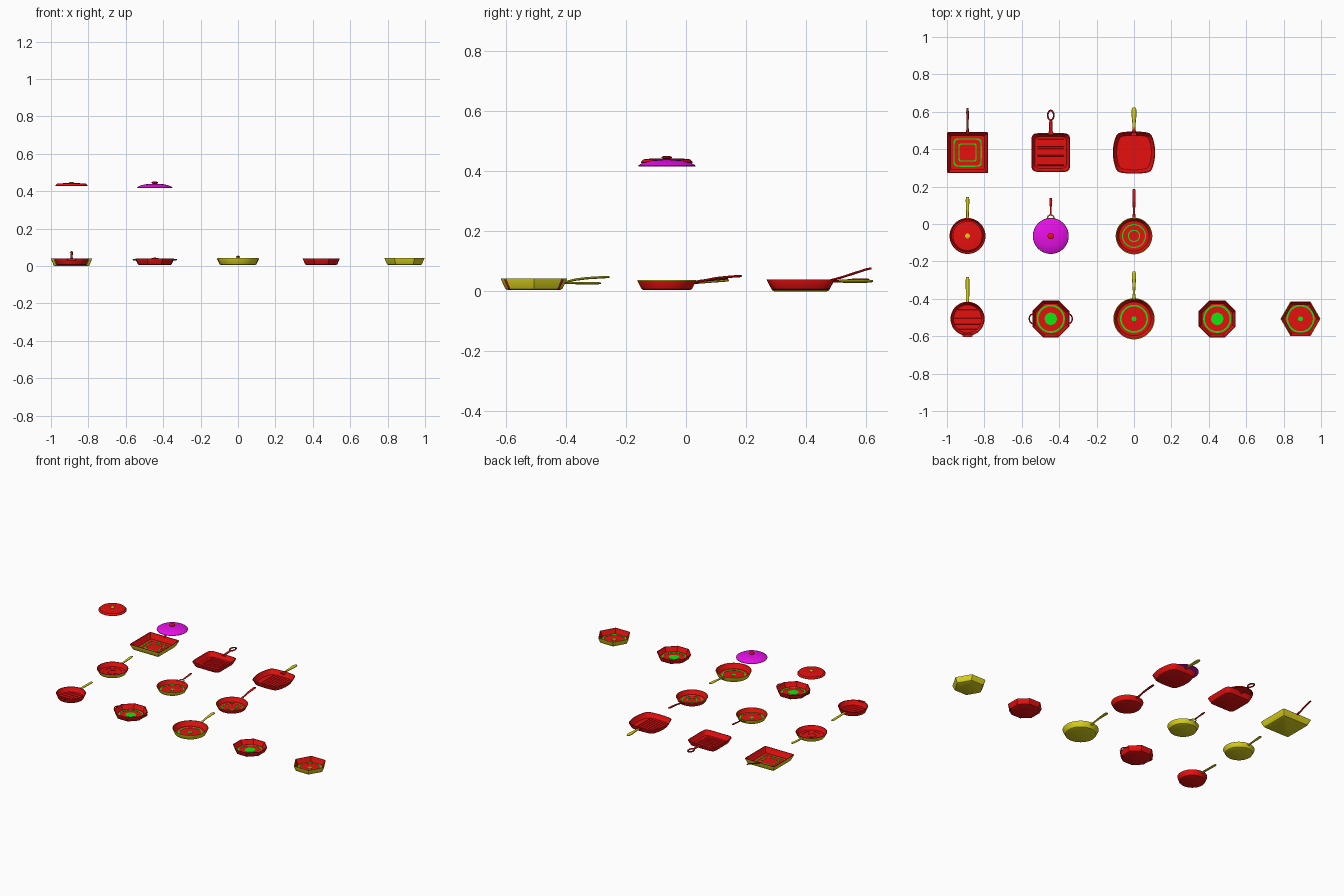
import bpy, bmesh, math
from math import cos, sin, pi

if "Cube" in bpy.data.objects:
    bpy.data.objects.remove(bpy.data.objects["Cube"])

N = 96
ANGLES = [2 * pi * i / N for i in range(N)]


def material(name, rgb):
    m = bpy.data.materials.new(name)
    m.use_nodes = True
    m.diffuse_color = (*rgb, 1)
    m.node_tree.nodes["Principled BSDF"].inputs["Base Color"].default_value = (*rgb, 1)
    return m


MATS = [material("red", (0.8, 0.005, 0.005)), material("yellow", (0.7, 0.65, 0.01)),
        material("green", (0.005, 0.8, 0.005)), material("magenta", (0.8, 0.005, 0.8))]
RED, YELLOW, GREEN, MAGENTA = range(4)


# Skin a stack of point rings, capping both ends
def skin(name, rings, mats):
    bm = bmesh.new()
    loops = [[bm.verts.new(p) for p in ring] for ring in rings]
    n = len(loops[0])
    bm.faces.new(loops[0][::-1]).material_index = mats[0]
    for a, b, m in zip(loops, loops[1:], mats[1:]):
        for i in range(n):
            j = (i + 1) % n
            bm.faces.new((a[i], a[j], b[j], b[i])).material_index = m
    bm.faces.new(loops[-1]).material_index = mats[-1]
    bmesh.ops.recalc_face_normals(bm, faces=bm.faces)
    me = bpy.data.meshes.new(name)
    bm.to_mesh(me)
    bm.free()
    for m in MATS:
        me.materials.append(m)
    me.polygons.foreach_set("use_smooth", [True] * len(me.polygons))
    me.set_sharp_from_angle(angle=math.radians(32))
    ob = bpy.data.objects.new(name, me)
    bpy.context.collection.objects.link(ob)
    return ob


# Outlines of unit size
def polygon(n, phase=0.0):
    step = 2 * pi / n
    out = []
    for a in ANGLES:
        r = cos(pi / n) / cos((a - phase + 1e-6) % step - pi / n)
        out.append((r * cos(a), r * sin(a)))
    return out


def squircle(p):
    out = []
    for a in ANGLES:
        r = (abs(cos(a)) ** p + abs(sin(a)) ** p) ** (-1 / p)
        out.append((r * cos(a), r * sin(a)))
    return out


CIRCLE = [(cos(a), sin(a)) for a in ANGLES]
HEXAGON = polygon(6)
OCTAGON = polygon(8, pi / 8)
SQUARE = squircle(40)
ROUNDED = squircle(8)
BARREL = [(x * (1 - .2 * y * y), y * (1 - .08 * x * x)) for x, y in squircle(14)]


def lathe(name, c, profile):
    rings = [[(c[0] + s * x, c[1] + s * y, z) for x, y in shape] for s, z, m, shape in profile]
    return skin(name, rings, [p[2] for p in profile])


# Pan body: outer shell, rim, inner wall and floor with raised marks
def pan(name, c, shape, r, outer, rim=None, marks=(), mark_shape=CIRCLE, mark_col=GREEN,
        z0=.005, z1=.04):
    rim = outer if rim is None else rim
    zf = z0 + .006
    prof = [(.80 * r, z0, outer, shape), (.86 * r, z0 + .003, outer, shape),
            (.89 * r, z0 + .009, outer, shape), (r, z1 - .002, outer, shape),
            (r, z1, rim, shape), (r - .004, z1, rim, shape),
            (.86 * r, zf + .005, RED, shape), (.82 * r, zf, RED, shape)]
    for big, small in marks:
        prof += [(big, zf, RED, mark_shape), (big, zf + .0015, mark_col, mark_shape)]
        if small:
            prof += [(small, zf + .0015, mark_col, mark_shape), (small, zf, mark_col, mark_shape)]
    if not marks or marks[-1][1]:
        prof.append((.005, zf, RED, mark_shape))
    return lathe(name, c, prof)


# Flattened handle running backwards through (y, z, half width, half thickness)
def handle(name, x, rows, mat):
    rings = [[(x + w * cos(a), y, z + t * sin(a)) for a in ANGLES[::8]] for y, z, w, t in rows]
    return skin(name, rings, [mat] * len(rows))


# Bent wire loop or strut
def wire(name, pts, radius, mat, closed=False):
    cu = bpy.data.curves.new(name, "CURVE")
    cu.dimensions = "3D"
    cu.bevel_depth = radius
    cu.bevel_resolution = 2
    cu.use_fill_caps = True
    sp = cu.splines.new("POLY")
    sp.points.add(len(pts) - 1)
    for p, co in zip(sp.points, pts):
        p.co = (*co, 1)
    sp.use_cyclic_u = closed
    cu.materials.append(MATS[mat])
    ob = bpy.data.objects.new(name, cu)
    bpy.context.collection.objects.link(ob)
    bpy.ops.object.select_all(action="DESELECT")
    ob.select_set(True)
    bpy.context.view_layer.objects.active = ob
    bpy.ops.object.convert(target="MESH")


# Parallel grill bars fitted to the floor
def grill(name, c, reach, count, span, along_x=True, round_floor=False, z=.0125):
    for i in range(count):
        o = span * (2 * i / (count - 1) - 1)
        half = math.sqrt(reach ** 2 - o ** 2) if round_floor else reach
        ends = []
        for e in (-half, half):
            sect = [(-.004, -.002), (.004, -.002), (.0025, .0015), (-.0025, .0015)]
            ends.append([(c[0] + e, c[1] + o + u, z + v) if along_x else
                         (c[0] + o + u, c[1] + e, z + v) for u, v in sect])
        skin(f"{name}_{i + 1}", ends, [RED, RED])


LEFT, MID = -.89, -.445
FRONT, CENTRE, BACK = -.507, -.064, .382

# Front row: grill pan with helper spout
pan("round_grill_pan", (LEFT, FRONT), CIRCLE, .091, RED)
grill("round_grill_bar", (LEFT, FRONT), .074, 5, .052, round_floor=True)
handle("round_grill_handle", LEFT, [(-.42, .03, .006, .004), (-.405, .028, .009, .004),
       (-.30, .027, .010, .004), (-.284, .027, .008, .003)], YELLOW)
skin("round_grill_spout", [[(LEFT + s * w, y, z) for s, y in
     ((-1, -.588), (1, -.588), (.8, -.605), (-.8, -.605))] for w, z in ((.022, .03), (.03, .039))],
     [RED, RED])

# Front row: octagonal pans, one with a pair of side loops
RINGED = ((.075, .066), (.033, 0))
for name, x in (("side_loop_octagon_pan", MID), ("plain_octagon_pan", .445)):
    pan(name, (x, FRONT), OCTAGON, .099 / cos(pi / 8), RED, marks=RINGED)
for side, label in ((1, "left"), (-1, "right")):
    arc = [(MID + side * (.094 + .021 * sin(pi * i / 12)), FRONT - .026 * cos(pi * i / 12), .034)
           for i in range(13)]
    wire(label + "_side_loop", arc, .0035, RED)

# Front row: large round pan and hexagonal pan
DOTTED = ((.075, .066), (.013, 0))
pan("large_round_pan", (0, FRONT), CIRCLE, .11, YELLOW, marks=DOTTED, z1=.042)
handle("large_round_handle", 0, [(-.405, .03, .011, .004), (-.37, .039, .006, .004),
       (-.33, .044, .008, .004), (-.28, .047, .012, .004), (-.262, .048, .012, .004),
       (-.255, .048, .007, .003)], YELLOW)
pan("hexagon_pan", (.89, FRONT), HEXAGON, .107, YELLOW, marks=DOTTED, z1=.042)

# Middle row: three round pans
pan("small_lidded_pan", (LEFT, CENTRE), CIRCLE, .096, YELLOW, rim=RED,
    marks=((.06, .055), (.03, .025)), mark_col=RED, z1=.036)
handle("small_lidded_handle", LEFT, [(.028, .028, .008, .004), (.05, .03, .007, .004),
       (.13, .036, .010, .004), (.144, .037, .007, .003)], YELLOW)
pan("saute_pan", (MID, CENTRE), CIRCLE, .096, YELLOW, marks=DOTTED, z1=.036)
for side in (1, -1):
    wire("saute_handle_fork", [(MID + side * .022, .022, .03), (MID + side * .014, .042, .034),
         (MID, .052, .036)], .0035, YELLOW)
handle("saute_handle", MID, [(.046, .035, .005, .004), (.09, .039, .005, .004),
       (.125, .042, .008, .004), (.14, .043, .005, .003)], RED)
pan("omelette_pan", (0, CENTRE), CIRCLE, .098, RED, rim=YELLOW,
    marks=((.064, .058), (.033, .027)), z1=.037)
handle("omelette_handle", 0, [(.028, .029, .010, .004), (.06, .036, .006, .004),
       (.10, .044, .007, .004), (.15, .049, .009, .004), (.18, .051, .009, .004),
       (.187, .051, .005, .002)], RED)


# Raised lids with knobs
def lid(name, x, profile, mat, knob, knob_mat):
    lathe(name, (x, CENTRE), [(s, z, mat, CIRCLE) for s, z in profile])
    lathe(name + "_knob", (x, CENTRE), [(s * knob[0], knob[1] + t * knob[2], knob_mat, CIRCLE)
          for s, t in ((.6, 0), (.6, .3), (1, .5), (1, .8), (.6, 1))])


lid("flat_lid", LEFT, [(.03, .438), (.076, .435), (.082, .428), (.086, .428), (.086, .431),
    (.078, .440), (.06, .442), (.02, .443)], RED, (.013, .442, .008), YELLOW)
lid("domed_lid", MID, [(.02, .435), (.06, .431), (.09, .417), (.095, .417), (.095, .420),
    (.08, .429), (.055, .436), (.03, .439), (.01, .440)], MAGENTA, (.017, .438, .013), RED)

# Back row: square pan with nested square marks
pan("square_pan", (LEFT, BACK), SQUARE, .11, YELLOW, rim=RED, z0=0, marks=((.076, .069), (.049, .043)),
    mark_shape=ROUNDED)
handle("square_handle", LEFT, [(.48, .036, .008, .004), (.52, .047, .006, .004),
       (.60, .073, .007, .004), (.619, .077, .005, .003)], RED)

# Back row: rounded pan with a hanging loop
pan("rounded_square_pan", (MID, BACK), ROUNDED, .104, RED)
grill("rounded_square_bar", (MID, BACK), .07, 9, .068, z=.0115)
handle("loop_handle_neck", MID, [(.475, .032, .018, .004), (.50, .034, .009, .004),
       (.55, .037, .008, .004), (.558, .037, .006, .003)], RED)
wire("loop_handle_ring", [(MID + .016 * cos(a), .581 + .026 * sin(a), .038) for a in ANGLES[::4]],
     .0045, RED, closed=True)

# Back row: barrel shaped grill pan
pan("barrel_grill_pan", (0, BACK), BARREL, .113, RED)
grill("barrel_grill_bar", (0, BACK), .078, 7, .056, along_x=False)
handle("barrel_handle_neck", 0, [(.47, .032, .018, .004), (.50, .033, .009, .004),
       (.52, .034, .007, .004)], RED)
handle("barrel_handle", 0, [(.51, .034, .007, .005), (.55, .034, .010, .006),
       (.59, .034, .014, .006), (.612, .034, .012, .005), (.624, .034, .006, .003)], YELLOW)
